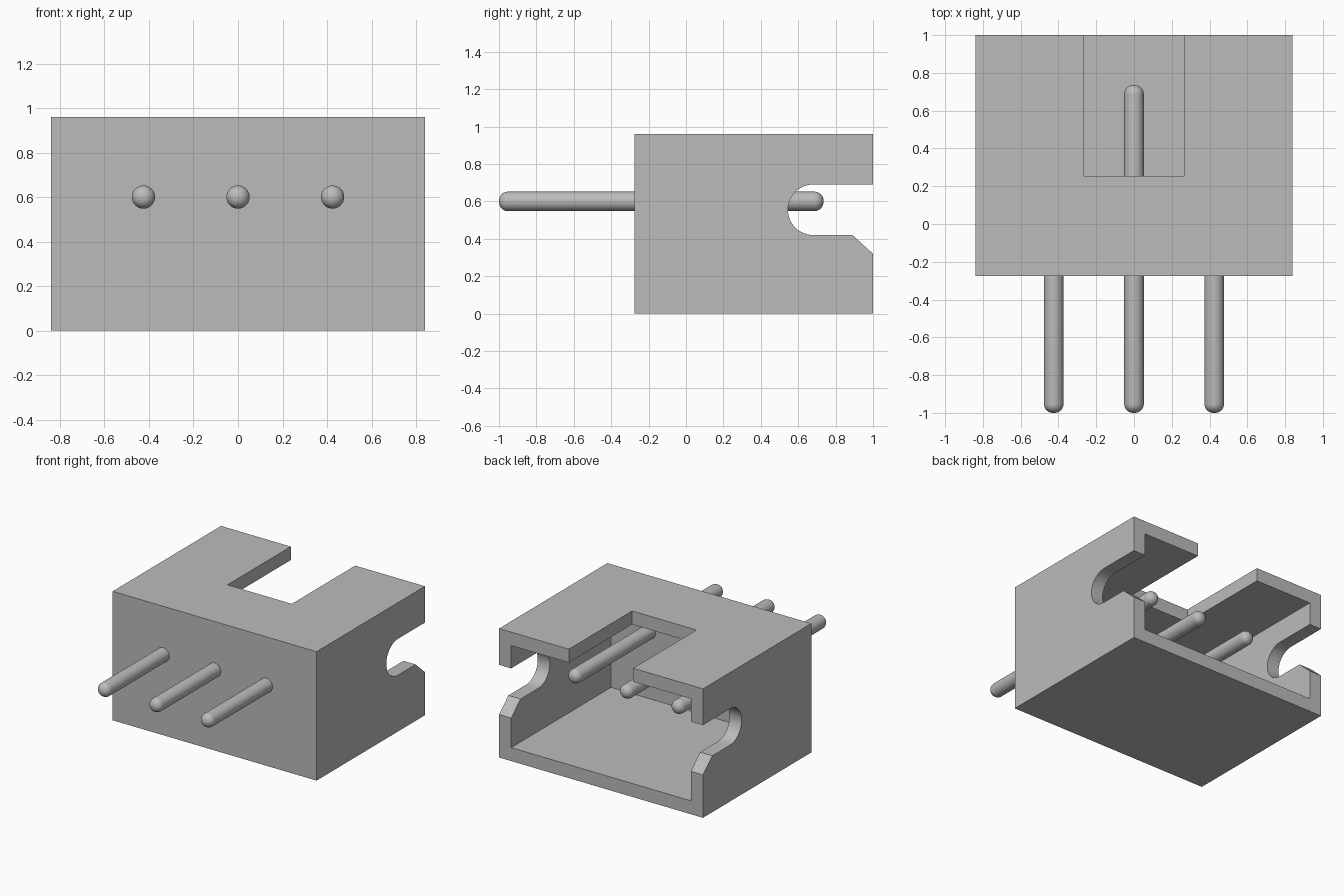
import bpy, bmesh, math
from mathutils import Vector

cube = bpy.data.objects.get("Cube")
if cube:
    bpy.data.objects.remove(cube, do_unlink=True)

grey = bpy.data.materials.new("plain grey")
grey.use_nodes = True
grey.diffuse_color = (0.5, 0.5, 0.5, 1)
grey.node_tree.nodes["Principled BSDF"].inputs["Base Color"].default_value = (0.5, 0.5, 0.5, 1)

HALF_X, FRONT, BACK, TOP = 0.84, -0.275, 1.0, 0.96
WALL = 0.1
PITCH, PIN_R, PIN_Z = 0.425, 0.052, 0.6


def add_object(name, bm):
    bmesh.ops.recalc_face_normals(bm, faces=bm.faces)
    mesh = bpy.data.meshes.new(name)
    bm.to_mesh(mesh)
    bm.free()
    mesh.materials.append(grey)
    obj = bpy.data.objects.new(name, mesh)
    bpy.context.collection.objects.link(obj)
    return obj


def prism(name, profile, half_width):
    """Extrude a (y, z) profile symmetrically along x."""
    bm = bmesh.new()
    face = bm.faces.new([bm.verts.new((-half_width, y, z)) for y, z in profile])
    ext = bmesh.ops.extrude_face_region(bm, geom=[face])["geom"]
    moved = [v for v in ext if isinstance(v, bmesh.types.BMVert)]
    bmesh.ops.translate(bm, verts=moved, vec=(2 * half_width, 0, 0))
    return add_object(name, bm)


def block(name, half_width, y0, y1, z0, z1):
    return prism(name, [(y0, z0), (y1, z0), (y1, z1), (y0, z1)], half_width)


def activate(obj):
    bpy.ops.object.select_all(action="DESELECT")
    obj.select_set(True)
    bpy.context.view_layer.objects.active = obj


def cut(obj, cutter):
    cutter.hide_render = True
    mod = obj.modifiers.new("cut", "BOOLEAN")
    mod.operation, mod.solver, mod.object = "DIFFERENCE", "EXACT", cutter
    activate(obj)
    bpy.ops.object.modifier_apply(modifier=mod.name)
    bpy.data.objects.remove(cutter, do_unlink=True)


# Housing: hollow box open at the back
housing = block("housing", HALF_X, FRONT, BACK, 0, TOP)
cut(housing, block("cavity_cutter", HALF_X - WALL, FRONT + WALL, BACK + 0.2, WALL, TOP - WALL))

# Slot in the top wall
cut(housing, block("top_slot_cutter", 0.265, 0.255, BACK + 0.2, TOP - 0.2, TOP + 0.2))

# Round-ended notch with a chamfered lower lip, through both side walls
r, cy, cz = 0.135, 0.68, 0.555
arc = [(cy + r * math.cos(a), cz + r * math.sin(a))
       for a in (math.pi / 2 + math.pi * i / 24 for i in range(25))]
notch = arc + [(0.89, cz - r), (BACK, 0.32), (1.2, 0.32), (1.2, cz + r)]
cut(housing, prism("side_notch_cutter", notch, HALF_X + 0.2))
activate(housing)
bpy.ops.object.shade_smooth_by_angle(angle=math.radians(30))


# Contact pins: round rods with domed ends
def pin(name, x):
    y0, y1, dome = -1.0, 0.735, 0.048
    angles = [math.pi / 2 * i / 8 for i in range(9)]
    flat = PIN_R - dome
    half = [(flat + dome * math.sin(a), dome * (1 - math.cos(a))) for a in angles]
    profile = [(0, y0)] + [(rad, y0 + d) for rad, d in half]
    profile += [(rad, y1 - d) for rad, d in reversed(half)] + [(0, y1)]
    bm = bmesh.new()
    verts = [bm.verts.new((x + rad, y, PIN_Z)) for rad, y in profile]
    edges = [bm.edges.new(pair) for pair in zip(verts, verts[1:])]
    bmesh.ops.spin(bm, geom=verts + edges, cent=Vector((x, 0, PIN_Z)), axis=(0, 1, 0),
                   angle=math.tau, steps=32)
    bmesh.ops.remove_doubles(bm, verts=bm.verts, dist=0.0001)
    obj = add_object(name, bm)
    activate(obj)
    bpy.ops.object.shade_smooth_by_angle(angle=math.radians(40))


for label, i in (("right", -1), ("middle", 0), ("left", 1)):
    pin(label + "_pin", i * PITCH)
